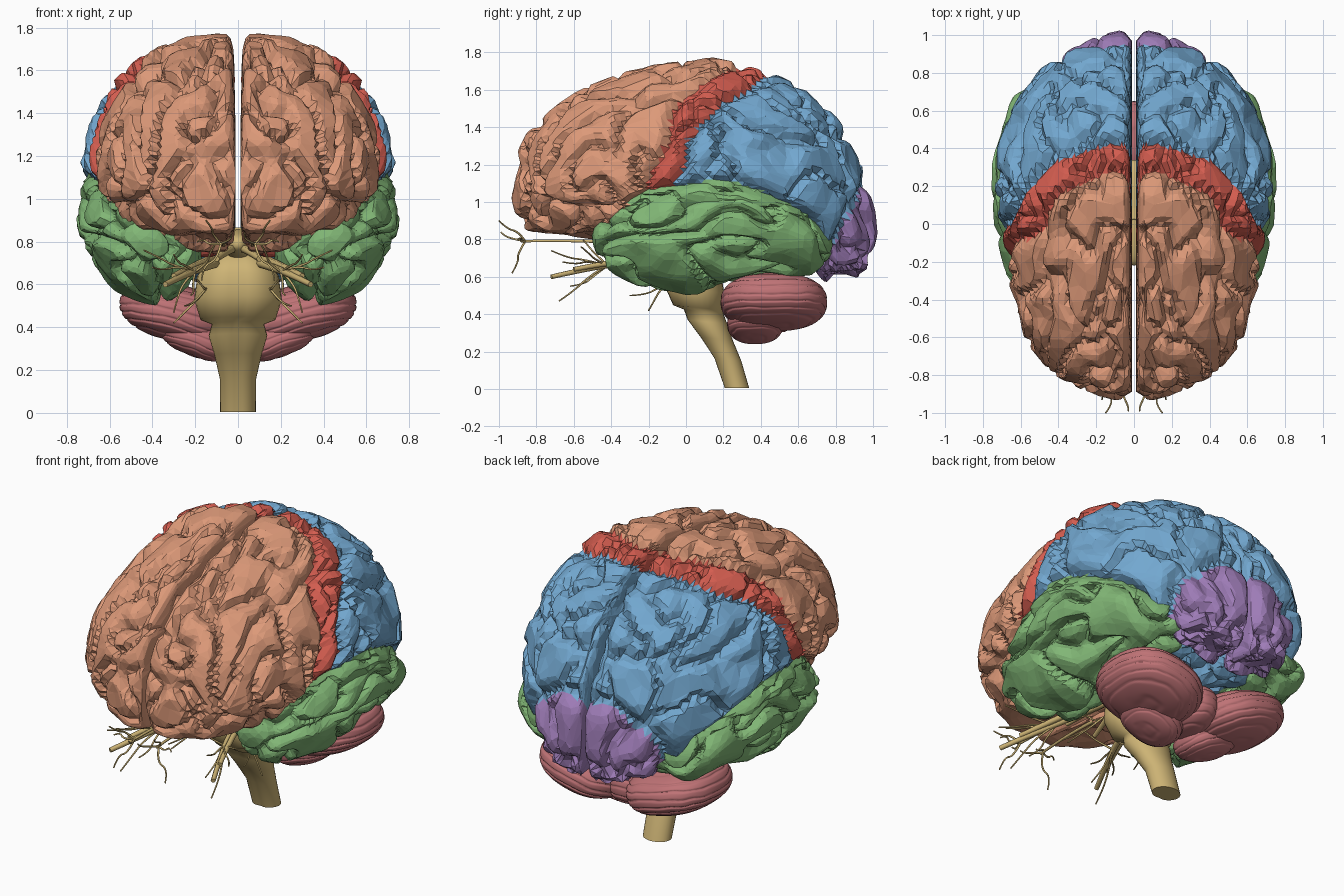
import bpy, bmesh, math, random
from mathutils import Vector, Matrix, noise

if "Cube" in bpy.data.objects:
    bpy.data.objects.remove(bpy.data.objects["Cube"])
random.seed(4)
GAP = 0.011
INNER = 0.07


def material(name, rgb):
    m = bpy.data.materials.new(name)
    m.use_nodes = True
    m.diffuse_color = (*rgb, 1)
    bsdf = m.node_tree.nodes["Principled BSDF"]
    bsdf.inputs["Base Color"].default_value = (*rgb, 1)
    bsdf.inputs["Roughness"].default_value = 0.8
    return m


ORANGE = material("frontal_orange", (.72, .32, .19))
RED = material("central_red", (.66, .11, .08))
BLUE = material("parietal_blue", (.17, .39, .63))
GREEN = material("temporal_green", (.22, .47, .18))
PURPLE = material("occipital_purple", (.34, .2, .47))
PINK = material("cerebellum_pink", (.52, .17, .18))
TAN = material("stem_tan", (.62, .46, .18))


def interp(rows, key):
    """Linear lookup in rows of (key, value, ...)."""
    if key <= rows[0][0]:
        return rows[0][1:]
    for a, b in zip(rows, rows[1:]):
        if key <= b[0]:
            t = (key - a[0]) / (b[0] - a[0])
            return [p + (q - p) * t for p, q in zip(a[1:], b[1:])]
    return rows[-1][1:]


def finish(name, bm, mats, mirror=False, smooth=False, keep=None):
    me = bpy.data.meshes.new(name)
    bm.to_mesh(me)
    bm.free()
    for m in mats:
        me.materials.append(m)
    if smooth:
        me.shade_smooth()
    ob = bpy.data.objects.new(name, me)
    bpy.context.scene.collection.objects.link(ob)
    if keep:
        ob.modifiers.new("facets", 'DECIMATE').ratio = keep
    if mirror:
        ob.modifiers.new("mirror", 'MIRROR').use_mirror_merge = False


# Lobe borders, looked up by height or by depth
FRONT_EDGE = [(1.05, -.21), (1.25, -.13), (1.45, -.06), (1.6, .02), (1.67, .18), (1.74, .29)]
REAR_EDGE = [(1.05, -.07), (1.3, .01), (1.4, .08), (1.52, .18), (1.61, .34), (1.72, .45)]
TEMPORAL_TOP = [(-.45, .82), (-.3, 1), (-.2, 1.06), (0, 1.09), (.28, 1.12),
                (.45, 1.05), (.6, .97), (.72, .85), (.78, .6)]


def border_values(p):
    w = .055 * noise.noise(p * 4.5)
    return (p.y + w - interp(FRONT_EDGE, p.z)[0],
            p.y + w - interp(REAR_EDGE, p.z)[0],
            interp(TEMPORAL_TOP, p.y)[0] - p.z + w * .6,
            p.y + w * .6 - .68 - (p.z - .62) * .57)


def lobe_index(p):
    front, rear, temporal, occipital = border_values(p)
    if occipital > 0:
        return 4
    if temporal > 0 and p.x > .25 and p.y > -.42:
        return 3
    return 0 if front < 0 else 1 if rear < 0 else 2


def fold(p, stretch):
    """Zero on a furrow, growing toward the crest of a fold."""
    q = Vector(a * b for a, b in zip(p, stretch))
    q += .5 * noise.noise_vector(p * 3.5)
    return abs(noise.noise(q))


def lobe(name, rows, stretch, mats, hemisphere, keep):
    """Sphere reshaped through rows of (y, centre x, radius, bottom, middle, top)."""
    y0, y1 = rows[0][0], rows[-1][0]
    angle = lambda v: math.acos(max(-1, min(1, -v)))
    table = [(angle(2 * (r[0] - y0) / (y1 - y0) - 1), *r[1:]) for r in rows]
    bm = bmesh.new()
    bmesh.ops.create_icosphere(bm, subdivisions=6, radius=1)
    for v in bm.verts:
        x, y, z = v.co
        cx, r, low, mid, top = interp(table, angle(y))
        ring = math.hypot(x, z) or 1
        c, s = x / ring, z / ring
        dz = s * (top - mid if s > 0 else mid - low)
        if hemisphere:
            # Boxy inner wall facing the midline, round outer wall
            inner = INNER * min(1, r * 6)
            dx = (r - inner) * c if c > 0 else -inner * abs(c) ** .4
        else:
            dx = r * c + .18 * dz
        v.co = (cx + dx, y0 + (y1 - y0) * (y + 1) / 2, mid + dz)
    bm.normal_update()
    moves = []
    for v in bm.verts:
        p = v.co
        g = fold(p, stretch)
        if hemisphere:
            g = min([g] + [abs(b) * 4 for b in border_values(p)])
        depth = .024 - .062 * max(0, 1 - g / .26) ** 1.6 + .016 * noise.noise(p * 8)
        if hemisphere:
            depth *= min(1, max(0, (p.x - GAP) / .05))
        moves.append(v.normal * depth)
    for v, m in zip(bm.verts, moves):
        v.co += m
        v.co.x = max(GAP, v.co.x)
    if hemisphere:
        for f in bm.faces:
            f.material_index = lobe_index(f.calc_center_median())
    finish(name, bm, mats, mirror=True, keep=keep)


# Cerebral hemispheres
hemi = [(-.91, 0, 1.1, 1.1, 1.1), (-.87, .23, .88, 1.1, 1.28), (-.75, .43, .82, 1.1, 1.45),
        (-.6, .55, .8, 1.1, 1.56), (-.4, .6, .78, 1.1, 1.65), (-.1, .66, .74, 1.1, 1.72),
        (.15, .71, .7, 1.1, 1.75), (.4, .69, .66, 1.08, 1.69), (.6, .62, .63, 1.03, 1.6),
        (.8, .46, .59, .98, 1.42), (.93, .29, .58, .9, 1.17), (.99, 0, .84, .84, .84)]
lobe("cerebral_hemispheres", [(r[0], GAP + INNER, *r[1:]) for r in hemi], (6.5, 4.8, 4.6),
     [ORANGE, RED, BLUE, GREEN, PURPLE], True, .35)

# Temporal lobes
lobe("temporal_lobes",
     [(-.47, .42, 0, .8, .8, .8), (-.41, .43, .14, .67, .8, .92), (-.25, .43, .23, .57, .84, 1.02),
      (0, .45, .27, .53, .88, 1.08), (.3, .46, .265, .58, .9, 1.1), (.5, .44, .24, .62, .85, 1),
      (.66, .41, .2, .62, .78, .9), (.76, .36, 0, .75, .75, .75)],
     (5.5, 3, 6.5), [GREEN], False, .25)


def ball(name, centre, radii, mat, roll=0, ridges=0, mirror=False):
    """Boxy ellipsoid, optionally scored with fine curved furrows."""
    bm = bmesh.new()
    bmesh.ops.create_icosphere(bm, subdivisions=6 if ridges else 4, radius=1)
    turn = Matrix.Rotation(-roll, 3, 'Y')
    for v in bm.verts:
        u = v.co.copy()
        wave = math.sin(ridges * (u.z + .25 * u.x * u.x + .06 * noise.noise(u * 3)))
        scale = 1 - (.03 * max(0, wave) ** 4 if ridges else 0)
        boxy = [math.copysign(abs(a) ** .85, a) for a in u]
        v.co = Vector(centre) + turn @ Vector(a * r * scale for a, r in zip(boxy, radii))
    finish(name, bm, [mat], mirror=mirror, smooth=True)


# Cerebellum
ball("cerebellum_lobes", (.285, .47, .465), (.275, .285, .135), PINK, .27, 24, True)
ball("cerebellum_lower_lobes", (.19, .37, .35), (.18, .15, .09), PINK, .35, 18, True)
ball("cerebellum_middle", (0, .45, .43), (.12, .2, .13), PINK, 0, 20)

# Brain stem, lofted through rings of (y, z, half width, half depth)
rings = [(.27, .005, .083, .068), (.22, .16, .085, .075), (.16, .27, .11, .09),
         (.11, .36, .137, .11), (.09, .415, .122, .11), (.06, .435, .175, .14),
         (.04, .53, .205, .165), (.03, .64, .19, .155), (.04, .71, .15, .13),
         (.05, .74, .07, .08), (.08, .86, .03, .06)]
SIDES = 28
bm = bmesh.new()
loops = []
for y, z, rx, ry in rings:
    loop = []
    for i in range(SIDES):
        a = math.tau * i / SIDES
        groove = 1 - .12 * max(0, -math.sin(a)) ** 30
        loop.append(bm.verts.new((rx * math.cos(a), y + ry * groove * math.sin(a),
                                  z - .1 * ry * math.sin(a) * (z > .1))))
    loops.append(loop)
for a, b in zip(loops, loops[1:]):
    for i in range(SIDES):
        j = (i + 1) % SIDES
        bm.faces.new((a[i], a[j], b[j], b[i]))
bm.faces.new(loops[0][::-1])
bm.faces.new(loops[-1])
for f in bm.faces:
    f.smooth = len(f.verts) == 4
finish("brain_stem", bm, [TAN])
ball("midbrain_core", (0, .06, .79), (.07, .28, .07), TAN)


# Nerves: tapering tubes on both sides
def nerves(name, paths, thick):
    cu = bpy.data.curves.new(name, 'CURVE')
    cu.dimensions = '3D'
    cu.bevel_depth = thick
    cu.bevel_resolution = 1
    cu.resolution_u = 4
    cu.use_fill_caps = True
    cu.materials.append(TAN)
    for path in paths:
        for side in (-1, 1):
            sp = cu.splines.new('NURBS')
            sp.points.add(len(path) - 1)
            sp.use_endpoint_u = True
            sp.order_u = 3
            for i, (pt, (x, y, z)) in enumerate(zip(sp.points, path)):
                pt.co = (side * x, y, z, 1)
                pt.radius = 1 - .35 * i / (len(path) - 1)
    bpy.context.scene.collection.objects.link(bpy.data.objects.new(name, cu))


def twig(start, end):
    a, b = Vector(start), Vector(end)
    jig = lambda: Vector(random.uniform(-.025, .025) for _ in range(3))
    return [a, a.lerp(b, .35) + jig(), a.lerp(b, .7) + jig(), b]


nerves("main_nerves", [[(.1, -.05, .7), (.16, -.3, .68), (.24, -.5, .65), (.34, -.72, .6)],
                       [(.12, -.05, .72), (.2, -.35, .69), (.3, -.6, .64)]], .021)
nerves("optic_nerves", [[(0, -.1, .78), (.05, -.25, .76), (.1, -.45, .72)]], .022)
nerves("olfactory_nerves", [[(.07, -.3, .78), (.06, -.6, .8), (.08, -.88, .79)]], .011)
fork = (.08, -.86, .79)
root = (.2, -.42, .66)
nerves("fine_nerves",
       [twig(fork, e) for e in ((.03, -.99, .84), (.15, -1, .9), (.17, -.93, .62), (.19, -.9, .8))]
       + [twig(root, e) for e in ((.3, -.72, .74), (.4, -.66, .68), (.3, -.68, .47),
                                  (.22, -.62, .55), (.1, -.55, .8), (.44, -.56, .76))]
       + [twig((.15, -.08, .58), e) for e in ((.25, -.3, .5), (.3, -.2, .42), (.2, -.25, .62))],
       .006)
